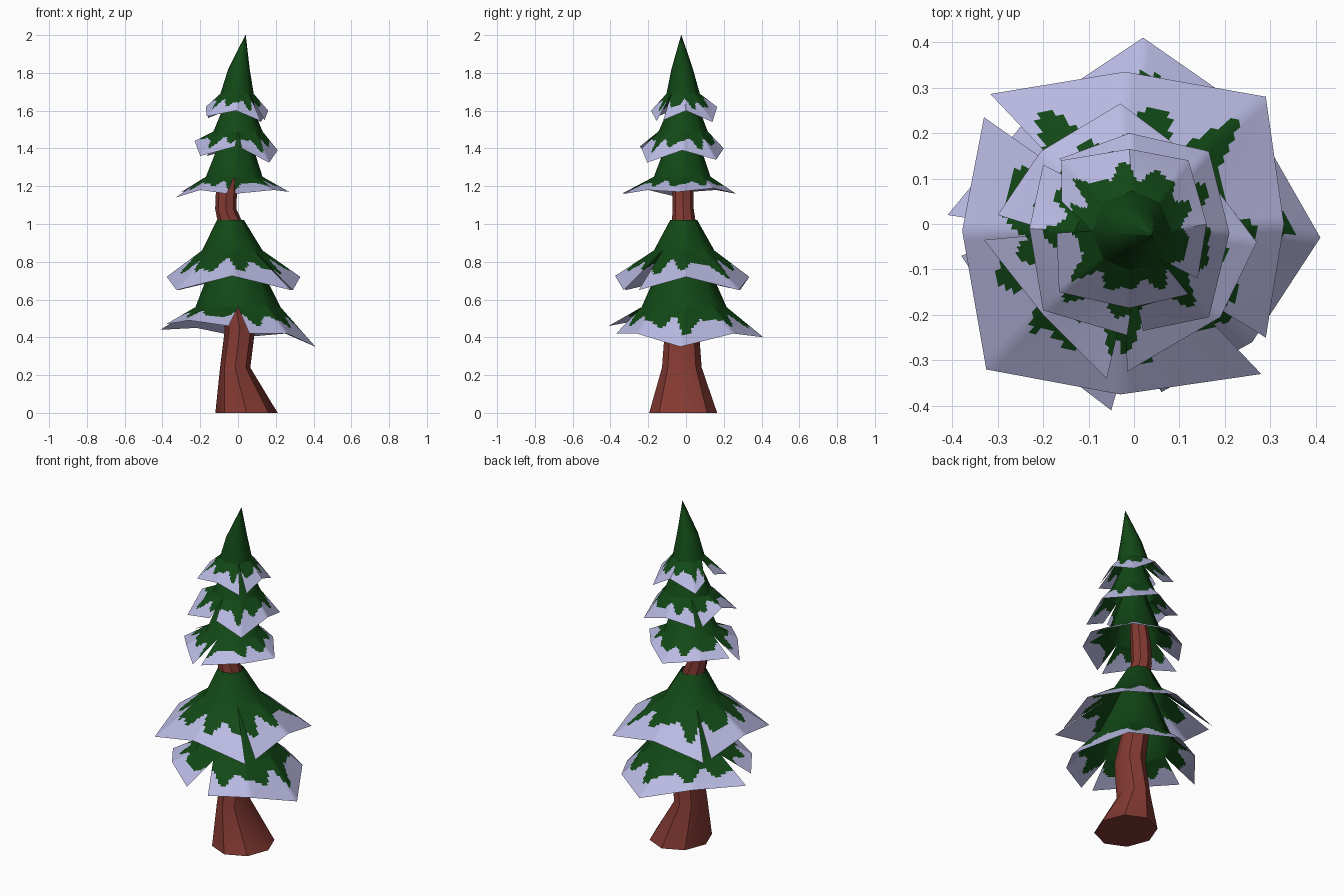
import bpy, bmesh, math
from mathutils import Vector


def material(name, rgb):
    m = bpy.data.materials.new(name)
    m.diffuse_color = (*rgb, 1)
    return m


BARK = material("bark_red_brown", (0.23, 0.042, 0.032))
GREEN = material("needle_green", (0.006, 0.065, 0.008))
SNOW = material("snow_lavender", (0.49, 0.49, 0.77))


def finish(name, bm, mats, angle):
    bmesh.ops.remove_doubles(bm, verts=bm.verts, dist=0.0002)
    me = bpy.data.meshes.new(name)
    bm.to_mesh(me)
    bm.free()
    for m in mats:
        me.materials.append(m)
    ob = bpy.data.objects.new(name, me)
    bpy.context.collection.objects.link(ob)
    bpy.ops.object.select_all(action='DESELECT')
    ob.select_set(True)
    bpy.context.view_layer.objects.active = ob
    bpy.ops.object.shade_smooth_by_angle(angle=math.radians(angle))


def ring(cx, cy, z, rx, ry, n):
    return [Vector((cx + rx * math.cos(math.tau * i / n),
                    cy + ry * math.sin(math.tau * i / n), z)) for i in range(n)]


def quad(bm, pts, mat=0):
    f = bm.faces.new([bm.verts.new(p) for p in pts])
    f.material_index = mat


# bent trunk: x, y, z, radius x, radius y
sections = [(0.045, -0.015, 0, 0.165, 0.18), (-0.015, -0.022, 0.24, 0.08, 0.105),
            (0.01, -0.022, 0.44, 0.08, 0.09), (-0.04, -0.012, 0.75, 0.07, 0.07),
            (-0.045, -0.012, 1.02, 0.064, 0.062), (-0.065, -0.015, 1.08, 0.056, 0.056),
            (-0.06, -0.015, 1.2, 0.056, 0.056), (-0.01, -0.01, 1.55, 0.03, 0.03)]
bm = bmesh.new()
rings = [ring(*s, 8) for s in sections]
for lo, hi in zip(rings, rings[1:]):
    for i in range(8):
        j = (i + 1) % 8
        quad(bm, (lo[i], lo[j], hi[j], hi[i]))
quad(bm, rings[0][::-1])
quad(bm, rings[-1])
finish("trunk", bm, [BARK], 40)


# foliage skirt: smooth cone above, flared rim of 8 corners below.
# A rim corner with two points is a slit that opens up to the cone's lower ring.
def skirt(name, upper, rim, phase):
    bm = bmesh.new()
    cones = [ring(x, y, z, r, r, 8) for x, y, z, r in upper]
    for hi, lo in zip(cones, cones[1:]):
        for i in range(8):
            j = (i + 1) % 8
            quad(bm, (lo[i], lo[j], hi[j], hi[i]))
    mid = cones[-1]
    cols, rows = 14, 14
    for i in range(8):
        j = (i + 1) % 8
        a, b = Vector(rim[i][-1]), Vector(rim[j][0])

        def at(u, v):
            return mid[i].lerp(mid[j], u).lerp(a.lerp(b, u), v)
        for c in range(cols):
            # wavy snow line
            s = math.tau * (i + (c + 0.5) / cols) / 8
            line = 0.5 + 0.15 * math.sin(9 * s + phase) + 0.1 * math.sin(14 * s + 2 * phase)
            for r in range(rows):
                u0, u1, v0, v1 = c / cols, (c + 1) / cols, r / rows, (r + 1) / rows
                quad(bm, (at(u0, v1), at(u1, v1), at(u1, v0), at(u0, v0)),
                     1 if (v0 + v1) / 2 > line else 0)
    finish(name, bm, [GREEN, SNOW], 45)


# rim corners run E, NE, N, NW, W, SW, S, SE
skirt("foliage_1_bottom",
      [(-0.02, -0.01, 0.88, 0.09), (-0.01, -0.01, 0.73, 0.15), (0, -0.01, 0.56, 0.225)],
      [[(0.41, -0.03, 0.35)], [(0.25, 0.25, 0.42)], [(0.02, 0.41, 0.40)],
       [(-0.22, 0.25, 0.45)], [(-0.41, 0.02, 0.44), (-0.38, -0.07, 0.47)],
       [(-0.26, -0.25, 0.49)], [(-0.05, -0.41, 0.46), (0.06, -0.37, 0.42)],
       [(0.26, -0.26, 0.42)]], 0.4)
skirt("foliage_2",
      [(-0.04, -0.012, 1.02, 0.072), (-0.03, -0.01, 0.86, 0.16)],
      [[(0.33, 0, 0.72)], [(0.29, 0.28, 0.65)], [(-0.02, 0.335, 0.72)],
       [(-0.316, 0.286, 0.65), (-0.33, 0.235, 0.66)], [(-0.378, -0.015, 0.72)],
       [(-0.325, -0.32, 0.65)], [(-0.03, -0.375, 0.725)],
       [(0.28, -0.33, 0.65), (0.29, -0.25, 0.65)]], 1.5)
skirt("foliage_3",
      [(-0.01, -0.015, 1.5, 0.06), (-0.02, -0.02, 1.25, 0.15)],
      [[(0.27, -0.04, 1.17)], [(0.13, 0.145, 1.19)], [(-0.03, 0.265, 1.16)],
       [(-0.205, 0.16, 1.18)], [(-0.30, 0.02, 1.17), (-0.33, -0.035, 1.14)],
       [(-0.2, -0.2, 1.18)], [(-0.06, -0.34, 1.16), (-0.015, -0.325, 1.16)],
       [(0.19, -0.205, 1.18)]], 2.6)
skirt("foliage_4",
      [(0, -0.01, 1.66, 0.06), (0, -0.015, 1.49, 0.13)],
      [[(0.21, -0.02, 1.39)], [(0.165, 0.16, 1.34)], [(-0.01, 0.2, 1.40)],
       [(-0.165, 0.143, 1.36), (-0.2, 0.13, 1.37)], [(-0.23, -0.01, 1.44)],
       [(-0.2, -0.19, 1.36)], [(-0.015, -0.245, 1.41), (0.02, -0.235, 1.40)],
       [(0.165, -0.205, 1.325)]], 3.7)
skirt("foliage_5_top",
      [(0.04, -0.025, 2.0, 0.001), (0.005, -0.02, 1.82, 0.057), (-0.005, -0.015, 1.69, 0.088)],
      [[(0.16, 0, 1.6)], [(0.12, 0.14, 1.54)], [(-0.01, 0.165, 1.62)],
       [(-0.16, 0.14, 1.56)], [(-0.16, 0.05, 1.60), (-0.17, -0.02, 1.62)],
       [(-0.165, -0.15, 1.57)], [(-0.01, -0.185, 1.6)],
       [(0.12, -0.155, 1.545), (0.14, -0.12, 1.55)]], 5.0)
